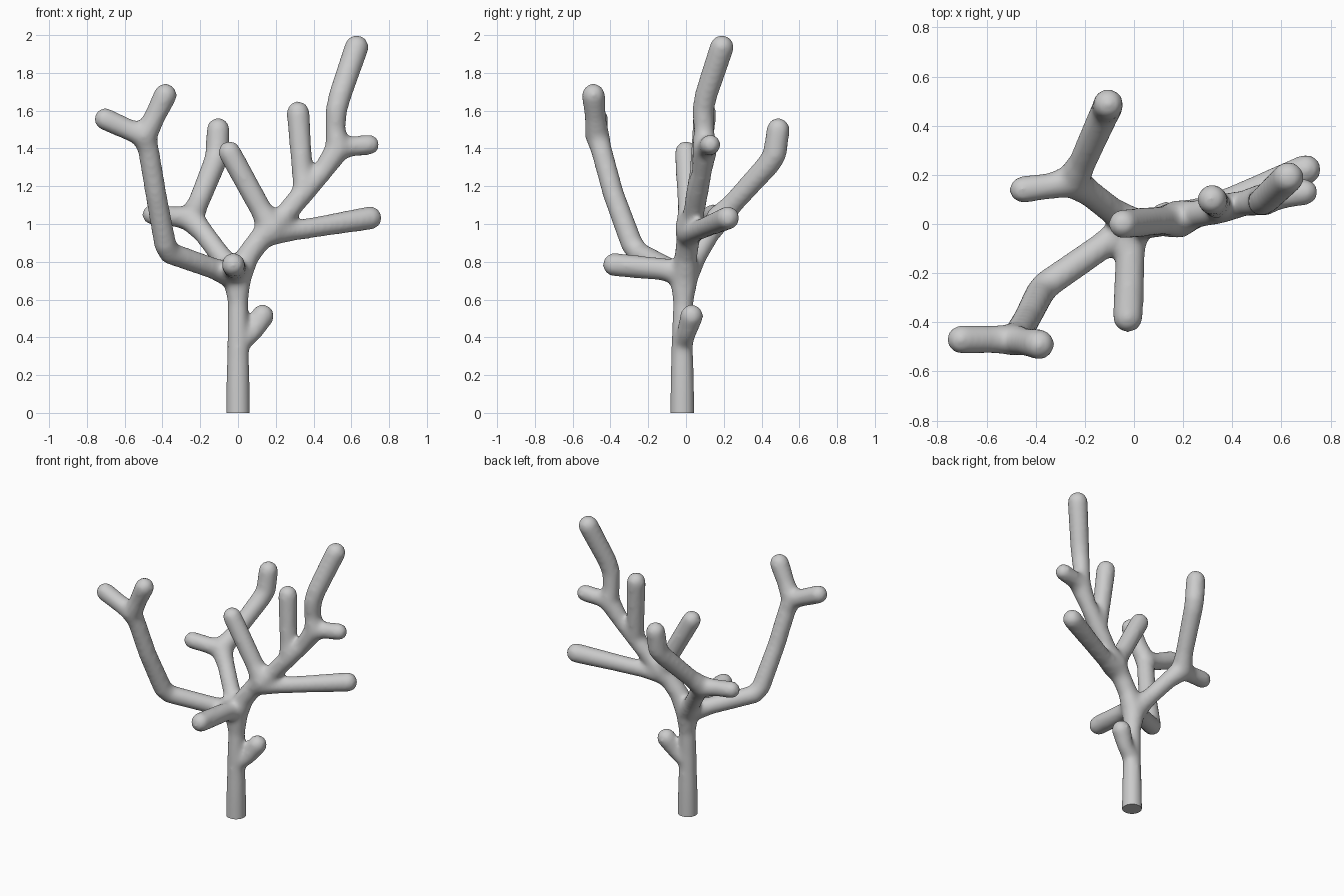
import bpy, bmesh
from mathutils import Vector

bm = bmesh.new()
GROW = 0.004      # makes up for the shrinkage of the smoothing pass


def ball(p, r):
    m = bmesh.ops.create_uvsphere(bm, u_segments=20, v_segments=12, radius=r + GROW)
    bmesh.ops.translate(bm, verts=m["verts"], vec=p)


def cone(a, b, ra, rb):
    d = b - a
    m = bmesh.ops.create_cone(bm, cap_ends=True, segments=20, depth=d.length,
                              radius1=ra + GROW, radius2=rb + GROW)
    q = Vector((0, 0, 1)).rotation_difference(d)
    for v in m["verts"]:
        v.co = q @ v.co + (a + b) / 2


def limb(*pts):
    """Round tapered tube through (x, y, z, radius) points."""
    pts = [(Vector(p[:3]), p[3]) for p in pts]
    for p, r in pts:
        ball(p, r)
    for (a, ra), (b, rb) in zip(pts, pts[1:]):
        cone(a, b, ra, rb)


# Trunk, running past the ground so the foot can be cut flat
limb((0, -.02, -.1, .062), (0, -.02, .15, .06), (0, -.02, .3, .055),
     (0, -.02, .42, .053), (0, -.015, .58, .05), (-.005, -.01, .73, .074))
limb((0, -.02, .36, .05), (.08, .005, .43, .048), (.13, .03, .513, .059))

# Front stub
limb((-.01, -.01, .74, .07), (-.015, -.12, .76, .056), (-.025, -.38, .785, .059))

# Left front limb with forked end
limb((-.01, -.01, .72, .07), (-.13, -.09, .765, .053), (-.36, -.25, .845, .055),
     (-.385, -.285, .89, .056), (-.435, -.385, 1.16, .053),
     (-.475, -.45, 1.4, .053), (-.5, -.47, 1.47, .062))
limb((-.5, -.47, 1.47, .06), (-.58, -.47, 1.5, .053), (-.703, -.47, 1.555, .056))
limb((-.49, -.47, 1.47, .06), (-.44, -.48, 1.57, .053), (-.385, -.49, 1.682, .059))

# Back left limb
limb((-.01, -.005, .73, .07), (-.09, .055, .83, .052), (-.18, .125, .95, .052),
     (-.25, .175, 1.03, .066), (-.21, .25, 1.11, .053), (-.125, .44, 1.32, .058),
     (-.11, .47, 1.37, .059), (-.105, .488, 1.5, .059))
limb((-.25, .175, 1.03, .064), (-.34, .155, 1.04, .05), (-.453, .14, 1.05, .052))

# Right main limb
limb((-.005, -.01, .71, .07), (.05, 0, .83, .058), (.11, .01, .91, .058),
     (.18, .02, .98, .075), (.25, .04, 1.05, .053), (.35, .06, 1.17, .056),
     (.45, .085, 1.28, .05), (.53, .1, 1.4, .064), (.515, .095, 1.5, .05),
     (.52, .09, 1.6, .054), (.54, .105, 1.68, .057), (.628, .19, 1.937, .061))
limb((.18, .02, .98, .072), (.12, .015, 1.08, .055), (-.045, 0, 1.38, .057))
limb((.18, .02, .96, .07), (.3, .06, .965, .05), (.45, .12, .99, .052),
     (.7, .222, 1.032, .059))
limb((.35, .06, 1.17, .055), (.34, .075, 1.28, .052), (.318, .1, 1.59, .058))
limb((.53, .1, 1.4, .06), (.6, .115, 1.41, .05), (.695, .13, 1.42, .051))

mesh = bpy.data.meshes.new("branching_coral")
bm.to_mesh(mesh)
bm.free()
coral = bpy.data.objects.new("branching_coral", mesh)
bpy.context.collection.objects.link(coral)

# Fuse the limbs into one skin and soften the joints
rem = coral.modifiers.new("fuse", 'REMESH')
rem.mode = 'VOXEL'
rem.voxel_size = 0.013
smo = coral.modifiers.new("soften", 'SMOOTH')
smo.factor = 0.5
smo.iterations = 18
deps = bpy.context.evaluated_depsgraph_get()
fused = bpy.data.meshes.new_from_object(coral.evaluated_get(deps))
coral.modifiers.clear()

# Flat foot
bm = bmesh.new()
bm.from_mesh(fused)
cut = bmesh.ops.bisect_plane(bm, geom=bm.verts[:] + bm.edges[:] + bm.faces[:],
                             plane_co=(0, 0, 0), plane_no=(0, 0, 1), clear_inner=True)
rim = [e for e in cut["geom_cut"] if isinstance(e, bmesh.types.BMEdge)]
bmesh.ops.contextual_create(bm, geom=rim)
bmesh.ops.recalc_face_normals(bm, faces=bm.faces[:])
bm.to_mesh(fused)
bm.free()
coral.data = fused
fused.name = "branching_coral"
bpy.data.meshes.remove(mesh)

bpy.context.view_layer.objects.active = coral
coral.select_set(True)
bpy.ops.object.shade_smooth_by_angle(angle=0.9)
